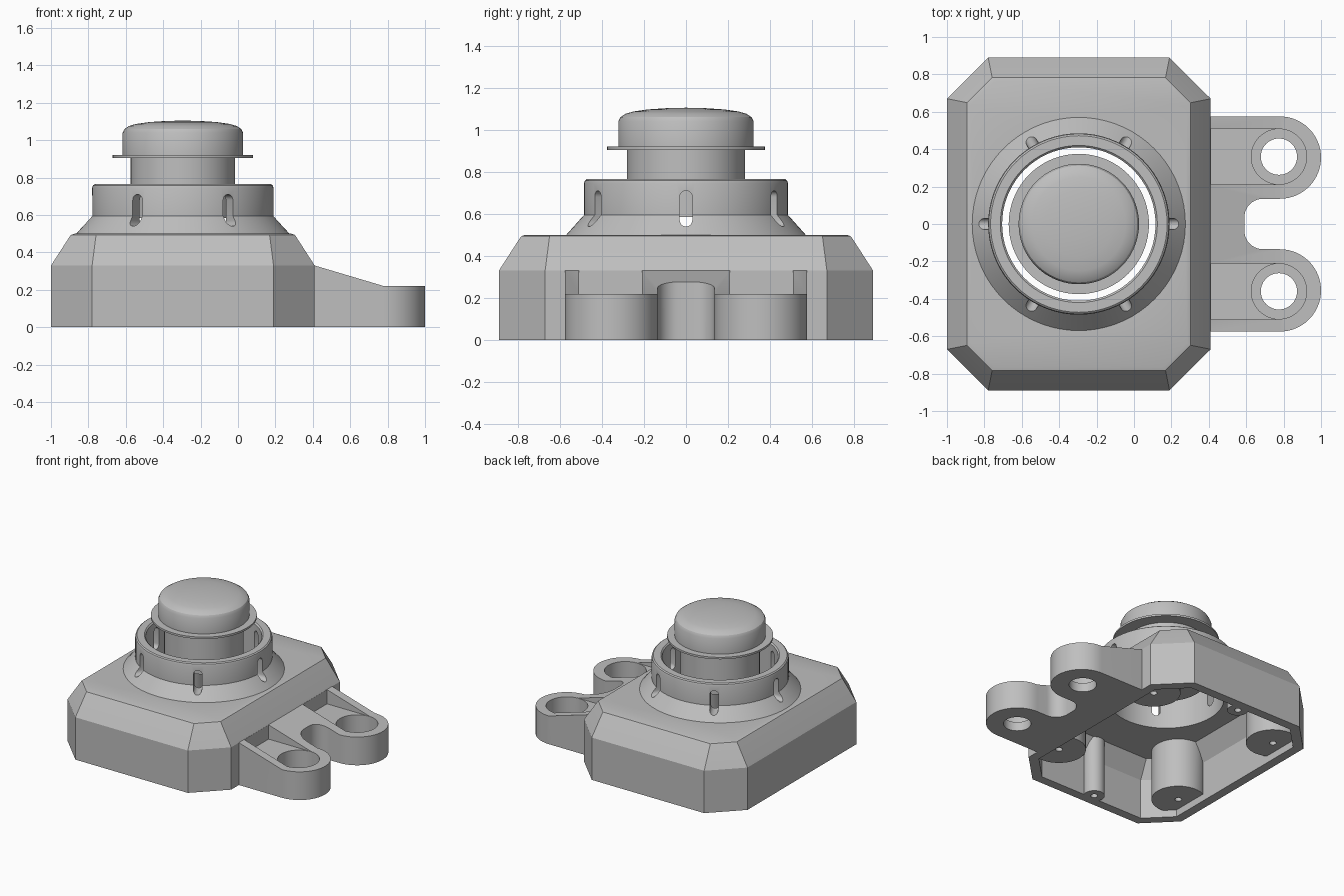
import bpy, bmesh
from math import sin, cos, pi, radians
from mathutils import Vector, Matrix

cube = bpy.data.objects.get("Cube")
if cube:
    bpy.data.objects.remove(cube, do_unlink=True)

CX = -0.295          # axis of the housing and button
ARM_X, ARM_Y = 0.775, 0.36

grey = bpy.data.materials.new("plain grey")
grey.use_nodes = True
grey.diffuse_color = (0.52, 0.52, 0.52, 1)
grey.node_tree.nodes["Principled BSDF"].inputs["Base Color"].default_value = (0.52, 0.52, 0.52, 1)


def finish(name, bm):
    bmesh.ops.remove_doubles(bm, verts=bm.verts, dist=1e-5)
    bmesh.ops.recalc_face_normals(bm, faces=bm.faces)
    mesh = bpy.data.meshes.new(name)
    bm.to_mesh(mesh)
    bm.free()
    mesh.materials.append(grey)
    ob = bpy.data.objects.new(name, mesh)
    bpy.context.collection.objects.link(ob)
    return ob


def loft(name, rings):
    """Closed solid through rings of 3D points."""
    bm = bmesh.new()
    loops = [[bm.verts.new(p) for p in ring] for ring in rings]
    n = len(loops[0])
    for a, b in zip(loops, loops[1:]):
        for i in range(n):
            j = (i + 1) % n
            bm.faces.new((a[i], a[j], b[j], b[i]))
    bm.faces.new(loops[0])
    bm.faces.new(loops[-1])
    return finish(name, bm)


def prism(name, outline, z0, z1):
    return loft(name, [[(x, y, z) for x, y in outline] for z in (z0, z1)])


def arc(cx, cy, r, a0, a1, n=20):
    return [(cx + r * cos(radians(a0 + (a1 - a0) * i / n)),
             cy + r * sin(radians(a0 + (a1 - a0) * i / n))) for i in range(n + 1)]


def rod(x, y, r, z0, z1, n=48):
    return prism("rod", arc(x, y, r, 0, 360 - 360 / n, n - 1), z0, z1)


def lathe(name, profile, closed=False):
    """Spin a (radius, z) profile about the button axis."""
    bm = bmesh.new()
    vs = [bm.verts.new((CX + r, 0, z)) for r, z in profile]
    es = [bm.edges.new(p) for p in zip(vs, vs[1:])]
    if closed:
        es.append(bm.edges.new((vs[-1], vs[0])))
    bmesh.ops.spin(bm, geom=vs + es, cent=(CX, 0, 0), axis=(0, 0, 1),
                   angle=2 * pi, steps=72, use_merge=True)
    return finish(name, bm)


def combine(target, tool, operation):
    mod = target.modifiers.new("bool", 'BOOLEAN')
    mod.object, mod.operation, mod.solver = tool, operation, 'EXACT'
    bpy.ops.object.select_all(action='DESELECT')
    bpy.context.view_layer.objects.active = target
    target.select_set(True)
    bpy.ops.object.modifier_apply(modifier=mod.name)
    bpy.data.objects.remove(tool, do_unlink=True)


def smooth(ob):
    bpy.ops.object.select_all(action='DESELECT')
    bpy.context.view_layer.objects.active = ob
    ob.select_set(True)
    bpy.ops.object.shade_smooth_by_angle(angle=radians(28))


def octagon(inset, cut, z):
    w, d = 0.705 - inset, 0.89 - inset
    quarter = [(w, d - cut), (w - cut, d)]
    pts = quarter + [(-x, y) for x, y in reversed(quarter)]
    pts += [(-x, -y) for x, y in pts]
    return [(CX + x, y, z) for x, y in pts]


# Housing shell: chamfered box with sloping shoulders
housing = loft("housing", [octagon(0, 0.22, 0), octagon(0, 0.22, 0.33),
                           octagon(0.1, 0.14, 0.485), octagon(0.107, 0.135, 0.494),
                           octagon(0.125, 0.13, 0.5)])
cavity = loft("cavity", [octagon(0.07, 0.18, -0.05), octagon(0.07, 0.18, 0.31),
                         octagon(0.155, 0.115, 0.44)])

# Screw bosses are left standing inside the cavity; the big ones sit slightly recessed
big = [(CX + sx * 0.55, sy * 0.52) for sx in (-1, 1) for sy in (-1, 1)]
small = [(CX, sy * 0.79) for sy in (-1, 1)]
for x, y in big:
    combine(cavity, rod(x, y, 0.19, 0.055, 0.6), 'DIFFERENCE')
for x, y in small:
    combine(cavity, rod(x, y, 0.075, -0.1, 0.6), 'DIFFERENCE')
combine(housing, cavity, 'DIFFERENCE')
for x, y in big + small:
    combine(housing, rod(x, y, 0.025, -0.1, 0.22, 16), 'DIFFERENCE')
combine(housing, rod(CX, 0, 0.45, 0.3, 0.6, 72), 'DIFFERENCE')

# Collar with conical foot, joined to the housing
collar = lathe("collar", [(0.41, 0.44), (0.5, 0.44), (0.5, 0.47), (0.57, 0.47), (0.57, 0.5),
                          (0.485, 0.595), (0.485, 0.745), (0.481, 0.758),
                          (0.472, 0.765), (0.42, 0.765), (0.41, 0.755)], True)
combine(housing, collar, 'UNION')

# Six round-ended slots around the collar
section = arc(0, 0.68, 0.03, 0, 180, 10) + arc(0, 0.57, 0.03, 180, 360, 10)
for k in range(6):
    turn = Matrix.Translation((CX, 0, 0)) @ Matrix.Rotation(k * pi / 3, 4, 'Z')
    slot = loft("slot", [[turn @ Vector((r, y, z)) for y, z in section] for r in (0.36, 0.65)])
    combine(housing, slot, 'DIFFERENCE')
smooth(housing)

# Mounting bracket: sloped side profile trimmed to the two-arm plan
side = [(0.37, 0), (1.05, 0), (1.05, 0.22), (0.78, 0.22), (0.41, 0.33), (0.37, 0.33)]
bracket = loft("mounting_bracket", [[(x, y, z) for x, z in side] for y in (-0.7, 0.7)])
half = arc(0.69, 0.035, 0.1, 180, 90, 10) + arc(0.78, ARM_Y - 0.005, 0.22, -90, 90, 32) + [(0.36, 0.575)]
plan = half + [(x, -y) for x, y in reversed(half)]
combine(bracket, prism("plan", plan, -0.1, 0.5), 'INTERSECT')
for s in (-1, 1):
    y = s * ARM_Y
    # Flat-floored channel between the ribs, then a deep counterbore and bolt hole
    channel = [(0.411, y - 0.15), (0.8, y - 0.15), (0.8, y + 0.15), (0.411, y + 0.15)]
    combine(bracket, prism("channel", channel, 0.219, 0.5), 'DIFFERENCE')
    combine(bracket, rod(ARM_X, y, 0.148, 0.07, 0.5), 'DIFFERENCE')
    combine(bracket, rod(ARM_X, y, 0.097, -0.1, 0.5), 'DIFFERENCE')
smooth(bracket)

# Push button: stem, thin flange and domed cap
button = lathe("push_button", [(0, 0.585), (0.28, 0.585), (0.28, 0.905), (0.375, 0.905),
                               (0.375, 0.92), (0.322, 0.92), (0.322, 1.04), (0.312, 1.06),
                               (0.288, 1.076), (0.25, 1.087), (0.18, 1.097), (0.09, 1.103),
                               (0, 1.105)])
smooth(button)
